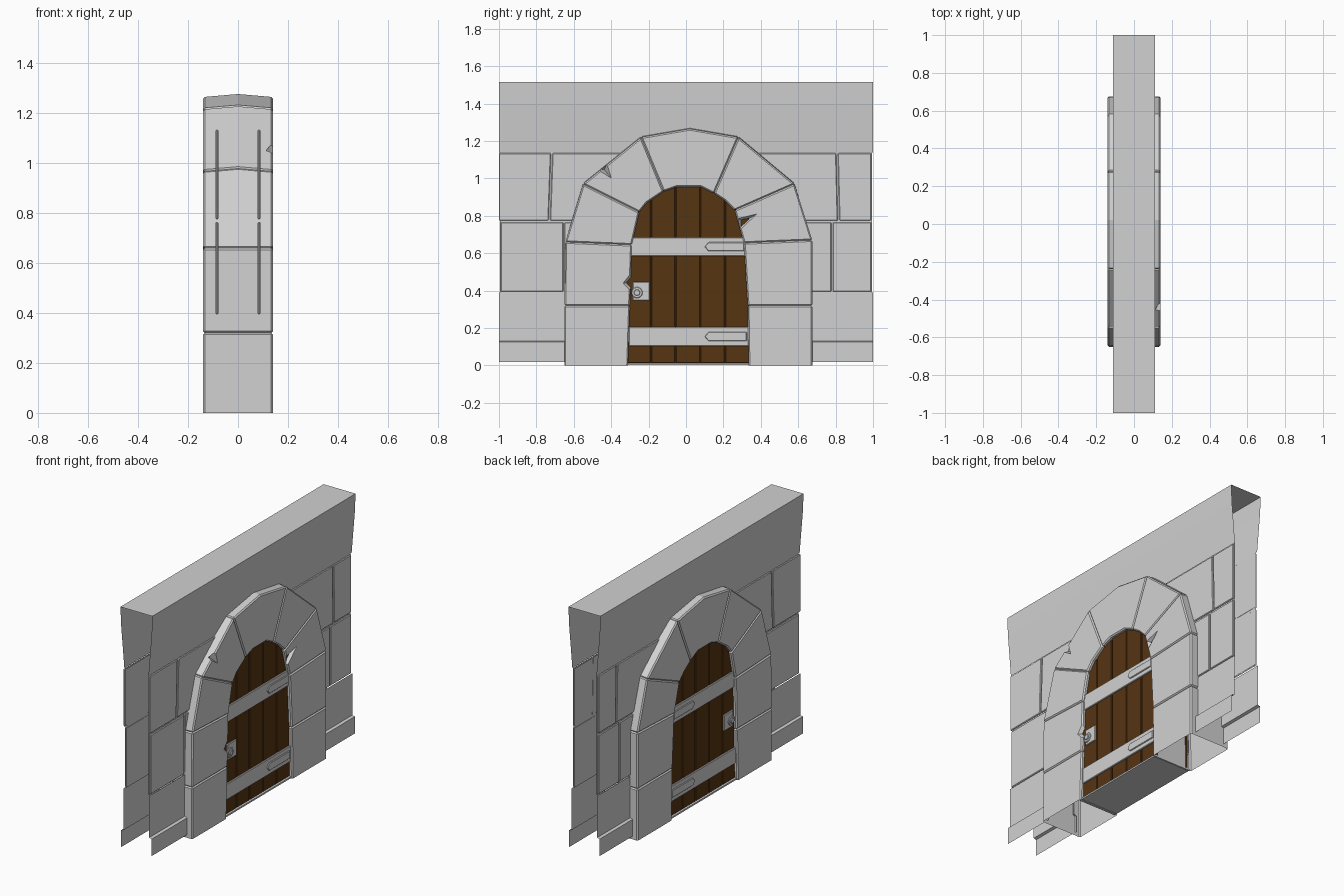
import bpy, bmesh, math
from mathutils import Vector

if "Cube" in bpy.data.objects:
    bpy.data.objects.remove(bpy.data.objects["Cube"])


def make_material(name, rgb):
    m = bpy.data.materials.new(name)
    m.use_nodes = True
    m.diffuse_color = (*rgb, 1)
    m.node_tree.nodes["Principled BSDF"].inputs["Base Color"].default_value = (*rgb, 1)
    return m


STONE = make_material("stone grey", (0.64, 0.64, 0.64))
WOOD = make_material("dark brown wood", (0.096, 0.035, 0.0063))


def finish(name, bm, mat, bevel=0, mirror=False):
    mesh = bpy.data.meshes.new(name)
    bm.to_mesh(mesh)
    bm.free()
    mesh.materials.append(mat)
    ob = bpy.data.objects.new(name, mesh)
    bpy.context.collection.objects.link(ob)
    if bevel:
        mod = ob.modifiers.new("Bevel", "BEVEL")
        mod.width = bevel
        mod.segments = 1
        mod.limit_method = "ANGLE"
    if mirror:
        mod = ob.modifiers.new("Mirror", "MIRROR")
        mod.use_mirror_merge = False
    return ob


def prism(name, outline, xs, mat=STONE, bevel=0, mirror=False, bulge=0, open_bottom=False):
    """Extrude a (y, z) outline through the given x stations."""
    bm = bmesh.new()
    rings = []
    for i, x in enumerate(xs):
        up = bulge if 0 < i < len(xs) - 1 else 0
        rings.append([bm.verts.new((x, y, z + (up if z > 0.965 else 0))) for y, z in outline])
    n = len(outline)
    for a, b in zip(rings, rings[1:]):
        for i in range(n):
            j = (i + 1) % n
            bm.faces.new((a[i], a[j], b[j], b[i]))
    bm.faces.new(rings[0])
    bm.faces.new(rings[-1])
    bmesh.ops.recalc_face_normals(bm, faces=bm.faces)
    if open_bottom:
        low = [f for f in bm.faces if f.normal.z < -0.9]
        bmesh.ops.delete(bm, geom=low, context="FACES")
    return finish(name, bm, mat, bevel, mirror)


def rect(y0, y1, z0, z1):
    return [(y0, z0), (y1, z0), (y1, z1), (y0, z1)]


def sheet(name, profile, y0, y1, mirror=False):
    """Open skin: an (x, z) profile swept along y."""
    bm = bmesh.new()
    rows = [[bm.verts.new((x, y, z)) for x, z in profile] for y in (y0, y1)]
    for i in range(len(profile) - 1):
        bm.faces.new((rows[0][i], rows[0][i + 1], rows[1][i + 1], rows[1][i]))
    return finish(name, bm, STONE, mirror=mirror)


# Wall cap: hollow, open at both ends and flaring toward the top
half = [(0.083, 1.14), (0.105, 1.40), (0.11, 1.515)]
sheet("wall_cap", [(-x, z) for x, z in half] + half[::-1], -1, 1)

# Lower course with projecting plinth, on each side of the doorway
plinth = [(0.088, 0.39), (0.088, 0.13), (0.105, 0.125), (0.105, 0.02)]
sheet("plinth_left", plinth, 0.66, 1, True)
sheet("plinth_right", plinth, -1, -0.64, True)

# Recessed mortar behind the middle courses
for side, s in (("left", 1), ("right", -1)):
    for course, inner, z0, z1 in (("low", 0.6, 0.39, 0.77), ("high", 0.34, 0.77, 1.14)):
        ends = sorted((s * inner, s * 0.995))
        sheet("mortar_%s_%s" % (course, side), [(0.08, z1), (0.08, z0)], *ends, True)

# Middle course stones
bricks = [
    rect(-0.99, -0.655, 0.395, 0.765),
    rect(-0.65, -0.60, 0.395, 0.765),
    rect(0.60, 0.777, 0.395, 0.765),
    rect(0.785, 0.99, 0.395, 0.765),
    [(-1, 0.775), (-0.735, 0.775), (-0.722, 1.135), (-1, 1.135)],
    [(-0.727, 0.775), (-0.32, 0.775), (-0.32, 1.135), (-0.714, 1.135)],
    [(0.34, 0.775), (0.812, 0.775), (0.803, 1.135), (0.34, 1.135)],
    [(0.82, 0.775), (0.99, 0.775), (0.99, 1.135), (0.811, 1.135)],
]
for i, outline in enumerate(bricks):
    prism("wall_stone_%d" % (i + 1), outline, (0.079, 0.09), bevel=0.004, mirror=True)

# Arch stones: outer and inner points at each joint, with curve points between
DEPTH = (-0.14, 0, 0.14)
blocks = {
    "jamb_right_low": [(-0.65, 0), (-0.31, 0), (-0.30, 0.32), (-0.65, 0.32)],
    "jamb_right_high": [(-0.65, 0.32), (-0.30, 0.32), (-0.29, 0.645), (-0.645, 0.66)],
    "arch_right_low": [(-0.645, 0.66), (-0.29, 0.645), (-0.25, 0.82), (-0.55, 0.97)],
    "arch_right_high": [(-0.55, 0.97), (-0.25, 0.82), (-0.21, 0.87), (-0.12, 0.93), (-0.24, 1.22)],
    "keystone": [(-0.24, 1.22), (-0.12, 0.93), (-0.05, 0.955), (0.08, 0.955),
                 (0.15, 0.92), (0.28, 1.22), (0.02, 1.265)],
    "arch_left_high": [(0.28, 1.22), (0.15, 0.92), (0.21, 0.88), (0.26, 0.83), (0.58, 0.97)],
    "arch_left_low": [(0.58, 0.97), (0.26, 0.83), (0.31, 0.655), (0.675, 0.67)],
    "jamb_left_high": [(0.675, 0.67), (0.31, 0.655), (0.33, 0.32), (0.675, 0.32)],
    "jamb_left_low": [(0.675, 0.32), (0.33, 0.32), (0.335, 0), (0.675, 0)],
}
stones = {}
for name, outline in blocks.items():
    stones[name] = prism(name, outline, DEPTH, bevel=0.007, bulge=0.012,
                         open_bottom=name.startswith("jamb") and name.endswith("low"))


# Chips knocked out of three arch stones
def chip(target, corners):
    mid = sum((Vector(c) for c in corners), Vector((0, 0))) / 3
    bm = bmesh.new()
    vs = [bm.verts.new((0.15, y, z)) for y, z in corners]
    tip = bm.verts.new((0.10, mid.x, mid.y))
    bm.faces.new(vs)
    for i in range(3):
        bm.faces.new((vs[i], vs[(i + 1) % 3], tip))
    bmesh.ops.recalc_face_normals(bm, faces=bm.faces)
    cutter = finish("chip_cutter", bm, STONE)
    cutter.hide_render = True
    ob = stones[target]
    mod = ob.modifiers.new("Chip", "BOOLEAN")
    mod.operation = "DIFFERENCE"
    mod.solver = "EXACT"
    mod.object = cutter
    bpy.context.view_layer.objects.active = ob
    for m in [m.name for m in ob.modifiers]:
        bpy.ops.object.modifier_apply(modifier=m)
    bpy.data.objects.remove(cutter)


chip("arch_left_low", [(0.27, 0.70), (0.395, 0.82), (0.27, 0.79)])
chip("jamb_right_high", [(-0.28, 0.37), (-0.345, 0.44), (-0.28, 0.52)])
chip("arch_right_high", [(-0.50, 1.06), (-0.39, 0.99), (-0.42, 1.09)])

# Door planks on both faces, over a backing board
prism("door_backing", rect(-0.32, 0.34, 0.01, 1.0), (0.105, 0.112), WOOD, mirror=True)
COUNT = 5
width = 0.66 / COUNT
for i in range(COUNT):
    y = -0.32 + i * width
    prism("door_plank_%d" % (i + 1), rect(y + 0.002, y + width - 0.002, 0.012, 1.0),
          (0.108, 0.12), WOOD, bevel=0.003, mirror=True)

# Metal bands with pointed hinge straps
for name, z0, z1, end in (("lower", 0.105, 0.205, 0.325), ("upper", 0.585, 0.685, 0.31)):
    prism(name + "_band", rect(-0.305, 0.335, z0, z1), (0.115, 0.128), bevel=0.003, mirror=True)
    c = (z0 + z1) / 2
    strap = [(0.10, c), (0.12, c - 0.024), (end, c - 0.024), (end, c + 0.024), (0.12, c + 0.024)]
    prism(name + "_hinge_strap", strap, (0.125, 0.134), bevel=0.003, mirror=True)

# Lock plate with ring handle
prism("lock_plate", rect(-0.285, -0.195, 0.347, 0.447), (0.115, 0.128), bevel=0.003, mirror=True)


def circle(r, sides=16):
    steps = [2 * math.pi * i / sides for i in range(sides)]
    return [(-0.262 + r * math.cos(a), 0.39 + r * math.sin(a)) for a in steps]


prism("handle_rose", circle(0.03), (0.125, 0.133), bevel=0.003, mirror=True)
prism("handle_knob", circle(0.017), (0.13, 0.14), bevel=0.003, mirror=True)

# Threshold between the jambs
prism("threshold", rect(-0.33, 0.34, 0.002, 0.012), (-0.13, 0.13))
